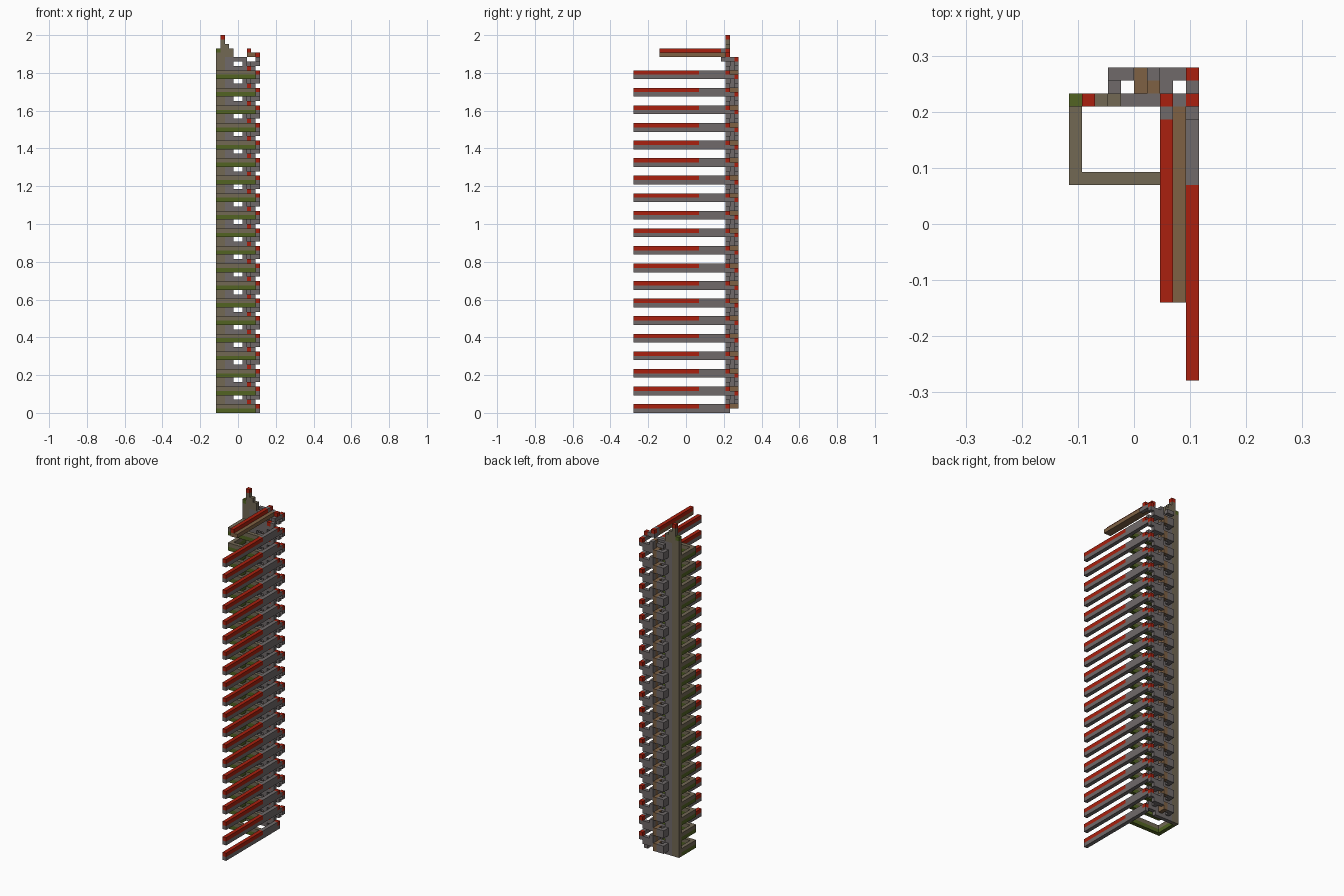
import bpy, bmesh
from mathutils import Vector

if "Cube" in bpy.data.objects:
    bpy.data.objects.remove(bpy.data.objects["Cube"])

B = 2 / 86          # edge of one building block
LAYERS = 20
PITCH = 4           # blocks per storey


def material(name, rgb):
    lin = [((c / 255 + 0.055) / 1.055) ** 2.4 for c in rgb] + [1]
    m = bpy.data.materials.new(name)
    m.use_nodes = True
    m.diffuse_color = lin
    m.node_tree.nodes["Principled BSDF"].inputs["Base Color"].default_value = lin
    return m


GREY = material("stone grey", (112, 106, 106))
RED = material("dust red", (170, 32, 14))
BROWN = material("wood brown", (126, 97, 68))
TAN = material("tan grey", (114, 104, 84))
GREEN = material("moss green", (82, 100, 34))


def blocks(name, mat, boxes):
    """Boxes given as inclusive block ranges: (x0, x1, y0, y1, z0, z1)."""
    bm = bmesh.new()
    for x0, x1, y0, y1, z0, z1 in boxes:
        lo = Vector((x0 - 5, y0 - 12, z0)) * B
        hi = Vector((x1 - 4, y1 - 11, z1 + 1)) * B
        cube = bmesh.ops.create_cube(bm, size=1)["verts"]
        for v in cube:
            v.co = (lo + hi) / 2 + v.co * (hi - lo)
    mesh = bpy.data.meshes.new(name)
    bm.to_mesh(mesh)
    bm.free()
    mesh.materials.append(mat)
    bpy.context.collection.objects.link(bpy.data.objects.new(name, mesh))


def storeys(name, mat, *boxes, count=LAYERS):
    """Repeat the boxes on every storey."""
    blocks(name, mat, [(*b[:4], b[4] + n * PITCH, b[5] + n * PITCH)
                       for n in range(count) for b in boxes])


# Long arms reaching forward, with a red line on top
storeys("arm_beam", GREY, (9, 9, 0, 20, 0, 0), (9, 9, 15, 20, 1, 1))
storeys("arm_red_line", RED, (9, 9, 0, 14, 1, 1))

# Side frames looping from the arms to the wall
storeys("frame_base", GREEN, (0, 8, 15, 15, 0, 0), (0, 0, 16, 20, 0, 0))
storeys("frame_top", TAN, (0, 8, 15, 15, 1, 1), (0, 0, 16, 20, 1, 1))

# Spiral stair around the open shaft
storeys("stair_front", GREY, (9, 9, 21, 21, 0, 0), (8, 8, 21, 21, 1, 1),
        (7, 7, 21, 21, 1, 1), count=LAYERS + 1)
storeys("stair_front_red", RED, (9, 9, 21, 21, 1, 1),
        (7, 7, 21, 21, 2, 2), count=LAYERS + 1)
storeys("stair_rear", GREY, (8, 8, 21, 21, 2, 2), (7, 7, 22, 22, 2, 3),
        (7, 8, 23, 23, 2, 3), (9, 9, 23, 23, 3, 3), (9, 9, 22, 22, 4, 4))
storeys("stair_rear_red", RED, (9, 9, 23, 23, 4, 4))

# Middle ring with window gaps
storeys("ring", GREY, (3, 3, 22, 23, 1, 2), (4, 5, 21, 21, 0, 2),
        (4, 4, 23, 23, 1, 2), (6, 6, 23, 23, 2, 4))
storeys("ring_core", BROWN, (5, 5, 22, 23, 1, 2), (6, 6, 22, 22, 3, 4))
blocks("ring_post", GREY, [(6, 6, 21, 21, 0, 80)])
blocks("ring_cap", GREY, [(4, 5, 21, 21, 80, 80), (3, 4, 23, 23, 80, 80)])

# Solid side wall with stepped top
blocks("wall_edge", TAN, [(0, 0, 21, 21, 0, 81), (1, 1, 21, 21, 0, 84)])
blocks("wall_edge_cap", GREEN, [(0, 0, 21, 21, 82, 82)])
blocks("wall", GREY, [(2, 3, 21, 21, 0, 80)])
blocks("wall_steps", TAN, [(2, 2, 21, 21, 81, 83), (3, 3, 21, 21, 81, 82)])
blocks("torch", RED, [(1, 1, 21, 21, 85, 85)])

# Short arm at the top
blocks("top_arm", BROWN, [(7, 7, 6, 19, 81, 81), (8, 8, 6, 20, 81, 81)])
blocks("top_arm_red_line", RED, [(7, 7, 6, 19, 82, 82)])
blocks("top_arm_joint", GREY, [(7, 7, 20, 20, 81, 82), (9, 9, 20, 20, 80, 80)])
